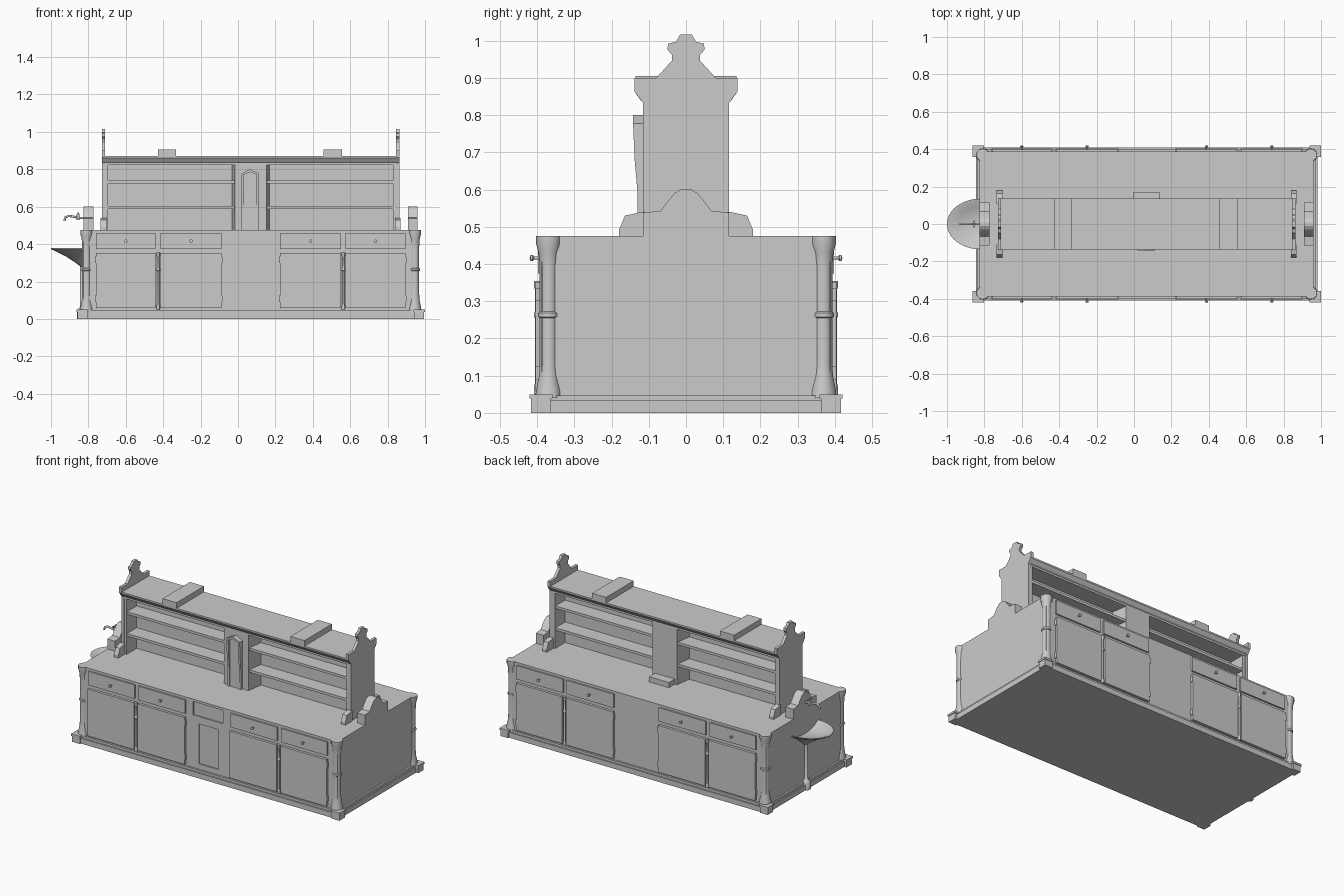
import bpy, bmesh
from math import pi, cos, sin

if "Cube" in bpy.data.objects:
    bpy.data.objects.remove(bpy.data.objects["Cube"])

CX = 0.068      # middle of the cabinet (the basin offsets it from x = 0)
TOP = 0.475     # counter height


def finish(name, bm, smooth=False):
    bmesh.ops.remove_doubles(bm, verts=bm.verts, dist=1e-5)
    bmesh.ops.recalc_face_normals(bm, faces=bm.faces)
    me = bpy.data.meshes.new(name)
    bm.to_mesh(me)
    bm.free()
    ob = bpy.data.objects.new(name, me)
    bpy.context.collection.objects.link(ob)
    if smooth:
        bpy.ops.object.select_all(action='DESELECT')
        ob.select_set(True)
        bpy.context.view_layer.objects.active = ob
        bpy.ops.object.shade_smooth_by_angle(angle=0.7)
    return ob


def prism(name, pts, axis, a, b):
    """Extrude a 2D profile along an axis from a to b."""
    bm = bmesh.new()
    put = {'x': lambda p: (a, p[0], p[1]), 'y': lambda p: (p[0], a, p[1]),
           'z': lambda p: (p[0], p[1], a)}[axis]
    face = bm.faces.new([bm.verts.new(put(p)) for p in pts])
    ext = bmesh.ops.extrude_face_region(bm, geom=[face])['geom']
    move = [(b - a) if axis == k else 0 for k in 'xyz']
    bmesh.ops.translate(bm, vec=move, verts=[v for v in ext if isinstance(v, bmesh.types.BMVert)])
    return finish(name, bm)


def box(name, x0, x1, y0, y1, z0, z1):
    return prism(name, [(x0, y0), (x1, y0), (x1, y1), (x0, y1)], 'z', z0, z1)


def lathe(name, prof, loc, segs=16, start=0, sweep=2 * pi, sy=1, axis='z'):
    """Revolve (radius, height) points; axis 'y' lays the result along y."""
    bm = bmesh.new()
    rings = []
    for i in range(segs + 1):
        t = start + sweep * i / segs
        ring = []
        for r, h in prof:
            p = (r * cos(t), r * sin(t) * sy, h) if axis == 'z' else (r * cos(t), h, r * sin(t))
            ring.append(bm.verts.new([p[k] + loc[k] for k in range(3)]))
        rings.append(ring)
    for r0, r1 in zip(rings, rings[1:]):
        for j in range(len(prof) - 1):
            bm.faces.new((r0[j], r0[j + 1], r1[j + 1], r1[j]))
    bmesh.ops.dissolve_degenerate(bm, dist=1e-6, edges=bm.edges)
    return finish(name, bm, True)


def mirrored(half):
    return half + [(-y, z) for y, z in reversed(half)]


# cabinet body with recessed centre panels on the front
body = box("cabinet_body", CX - .893, CX + .893, -.388, .388, .02, TOP)
for x0, x1, z0, z1 in ((-.04, .168, .376, .46), (.0, .132, .08, .33)):
    cut = box("cutter", x0, x1, -.5, -.38, z0, z1)
    cut.hide_render = True
    mod = body.modifiers.new("recess", 'BOOLEAN')
    mod.object, mod.operation = cut, 'DIFFERENCE'
    bpy.context.view_layer.objects.active = body
    bpy.ops.object.modifier_apply(modifier=mod.name)
    bpy.data.objects.remove(cut)

# plinth in two steps
box("plinth", CX - .912, CX + .912, -.408, .408, 0, .033)
box("plinth_moulding", CX - .904, CX + .904, -.4, .4, .033, .047)

# corner posts on square blocks
post = [(0, .04), (.036, .04), (.034, .06), (.026, .1), (.024, .13), (.024, .255), (.028, .258),
        (.028, .268), (.024, .272), (.024, .39), (.027, .43), (.034, .455), (.034, TOP), (0, TOP)]
for sx in (-1, 1):
    for sy in (-1, 1):
        px, py = CX + sx * .9, sy * .39
        box("corner_block", px - .027, px + .027, py - .027, py + .027, 0, .038)
        box("corner_block_cap", px - .031, px + .031, py - .031, py + .031, .038, .05)
        lathe("corner_post", post, (CX + sx * .877, sy * .369, 0), 12)

# doors, drawers, knobs, hinges and pilasters, same on front and back
pil = [(0, .05), (.009, .05), (.009, .07), (.006, .08), (.006, .255), (.009, .258),
       (.009, .268), (.006, .272), (.006, .33), (.009, .34), (.009, .355), (0, .355)]
knob = [(0, 0), (.004, 0), (.004, .01), (.009, .014), (.009, .02), (0, .022)]
for face in (-1, 1):
    for side in (-1, 1):
        for a, b, hinge in ((.157, .482, .157), (.508, .828, .828)):
            x0, x1 = sorted((CX + side * a, CX + side * b))
            ya, yb = sorted((face * .38, face * .404))
            box("door", x0, x1, ya, yb, .058, .352)
            yd = sorted((face * .38, face * .398))
            box("drawer", x0, x1, yd[0], yd[1], .374, .46)
            lathe("drawer_knob", [(r, face * h) for r, h in knob],
                  ((x0 + x1) / 2, face * .398, .416), 10, axis='y')
            for hz in (.09, .30):
                hx = CX + side * hinge
                box("hinge", hx - .005, hx + .005, ya, yb, hz, hz + .035)
        lathe("door_pilaster", pil, (CX + side * .495, face * .4, 0), 10)

# hutch end plates with crested gables, and stepped feet
crest = mirrored([(.116, TOP), (.116, .833), (.138, .863), (.138, .9), (.08, .9), (.038, .946),
                  (.038, .962), (.05, .976), (.048, .992), (.027, .997), (.016, 1.016)])
foot = [(.11, TOP), (.18, TOP), (.18, .492), (.164, .53), (.118, .54), (.11, .54)]
for s in (-1, 1):
    x = CX + s * .787
    prism("hutch_end_plate", crest, 'x', x - .009, x + .009)
    for f in (-1, 1):
        prism("hutch_foot", [(f * y, z) for y, z in foot], 'x', x - .015, x + .015)
    box("hutch_jamb", min(x, x - s * .025), max(x, x - s * .025), -.112, .112, TOP, .86)

# hutch centre panel, shelves, header and cornice
L, R = CX - .78, CX + .78
box("hutch_back_panel", L, R, -.012, .012, TOP, .84)
for z in (.588, .725):
    box("shelf", L, R, -.108, .108, z, z + .016)
prism("hutch_cornice", mirrored([(.114, .823), (.114, .835), (.122, .84), (.136, .86), (.136, .87)]),
      'x', L, R)
prism("hutch_pillar", [(CX - .085, -.114), (CX + .085, -.114), (CX + .1, -.01), (CX + .1, .01),
                       (CX + .085, .114), (CX - .085, .114), (CX - .1, .01), (CX - .1, -.01)],
      'z', TOP, .83)

# two blocks lying across the top
for x in (-.38, .507):
    box("top_block", x - .049, x + .049, -.136, .136, .868, .905)

# pointed frame on the front of the pillar
side = [(-.11, TOP), (-.13, TOP), (-.131, .6), (-.138, .68), (-.142, .77), (-.11, .778)]
for s in (-1, 1):
    x = CX - .003 + s * .04
    prism("pointed_frame_stile", side, 'x', x - .006, x + .006)
M = CX - .003
prism("pointed_frame_roof", [(M - .046, .766), (M, .785), (M + .046, .766), (M + .046, .778),
                             (M, .8), (M - .046, .778)], 'y', -.143, -.11)
prism("pointed_frame_panel", [(M - .04, TOP), (M + .04, TOP), (M + .04, .77), (M, .79),
                              (M - .04, .77)], 'y', -.124, -.11)

# step block at the back of the pillar
box("back_step", -.002, .135, .11, .172, TOP, .508)

# arched upstands at both ends of the counter
arch = mirrored([(.115, TOP), (.115, .538), (.068, .543), (.05, .567), (.03, .591), (.012, .602)])
for s in (-1, 1):
    a, b = sorted((CX + s * .84, CX + s * .893))
    prism("end_upstand", arch, 'x', a, b)

# wash basin, waste pipe and pipe foot on the left end
bx = CX - .89
bowl = [(0, .272), (.015, .276), (.05, .303), (.1, .335), (.15, .36), (.176, .372), (.178, .378),
        (.166, .377), (.12, .358), (.06, .345), (0, .342)]
lathe("basin", bowl, (bx, 0, 0), 20, pi / 2, pi, .76)
lathe("waste_pipe", [(0, 0), (.026, 0), (.026, .045), (.018, .055), (.011, .065), (.011, .285),
                     (0, .285)], (bx - .012, 0, 0), 12)

# tap
curve = bpy.data.curves.new("tap_spout", 'CURVE')
curve.dimensions = '3D'
curve.bevel_depth, curve.bevel_resolution, curve.use_fill_caps = .006, 2, True
pts = [(-.82, .54), (-.85, .54), (-.88, .547), (-.905, .551), (-.922, .544), (-.929, .525)]
sp = curve.splines.new('POLY')
sp.points.add(len(pts) - 1)
for p, (x, z) in zip(sp.points, pts):
    p.co = (x, 0, z, 1)
tap = bpy.data.objects.new("tap_spout", curve)
bpy.context.collection.objects.link(tap)
bpy.ops.object.select_all(action='DESELECT')
tap.select_set(True)
bpy.context.view_layer.objects.active = tap
bpy.ops.object.convert(target='MESH')
lathe("tap_stem", [(0, .53), (.008, .53), (.008, .56), (.004, .562), (.004, .57), (0, .57)],
      (-.855, 0, 0), 10)
box("tap_handle", -.859, -.851, -.02, .02, .563, .57)
